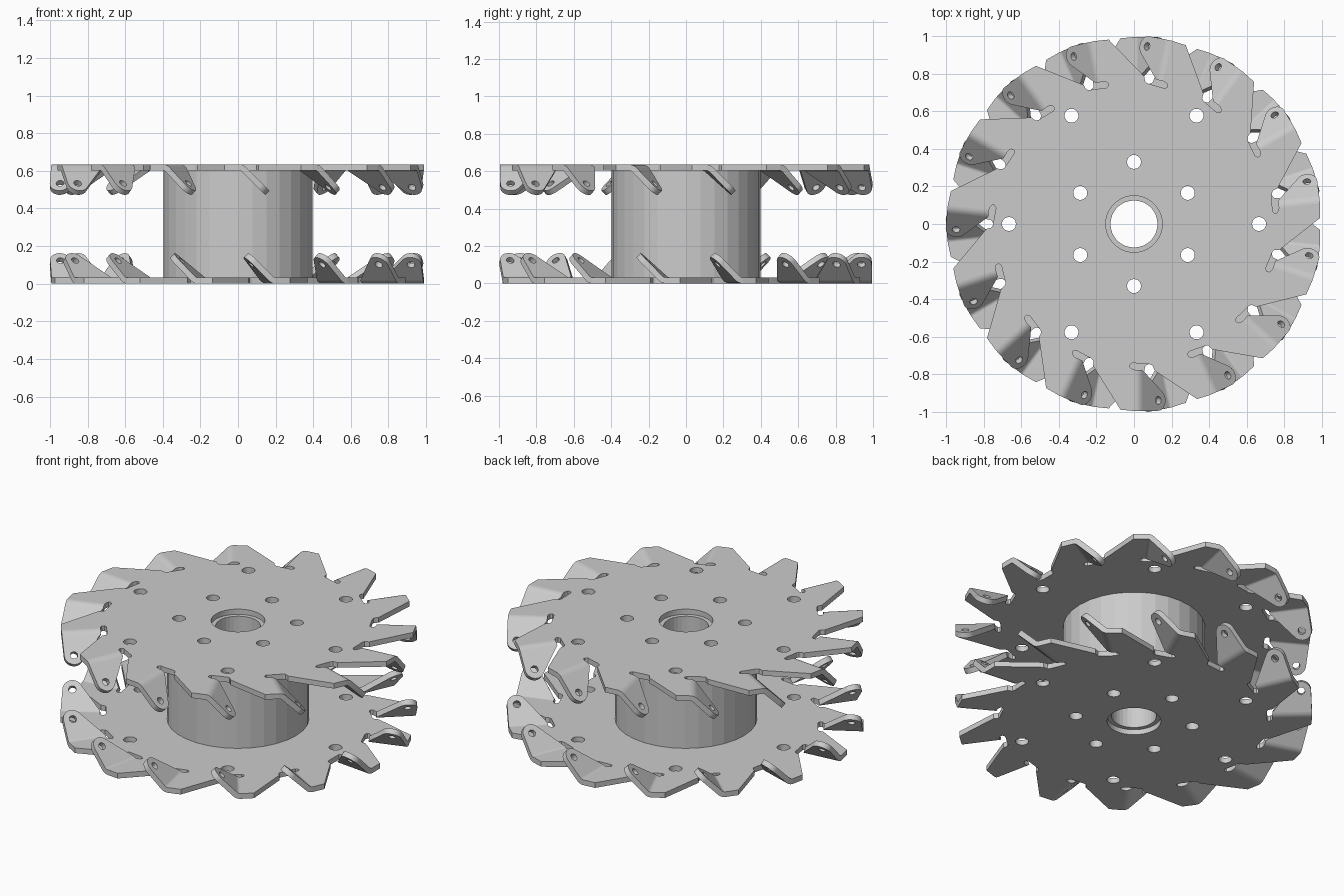
import bpy, bmesh
from math import sin, cos, pi, radians
from mathutils import Matrix

if "Cube" in bpy.data.objects:
    bpy.data.objects.remove(bpy.data.objects["Cube"])

N = 15            # teeth per plate
T = 0.032         # sheet thickness
H = 0.635         # total height
BEND_U, R_OUT = 0.005, 0.055   # bend start and outer bend radius
V_IN, V_OUT = 0.775, 0.995     # radial span of each bend line


def circle(x, y, r, n=24, a0=0, a1=360):
    full = a1 - a0 == 360
    steps = n if full else n + 1
    return [(x + r * cos(radians(a0 + (a1 - a0) * i / n)),
             y + r * sin(radians(a0 + (a1 - a0) * i / n))) for i in range(steps)]


def ring_of_holes(radius, start, r):
    return [circle(radius * cos(radians(start + 60 * i)),
                   radius * sin(radians(start + 60 * i)), r) for i in range(6)]


def sheet(loops, thickness):
    """Flat outline with holes, extruded evenly about z = 0, as a mesh."""
    cu = bpy.data.curves.new("outline", 'CURVE')
    cu.dimensions = '2D'
    cu.fill_mode = 'BOTH'
    cu.extrude = thickness / 2
    for loop in loops:
        sp = cu.splines.new('POLY')
        sp.points.add(len(loop) - 1)
        for p, (x, y) in zip(sp.points, loop):
            p.co = (x, y, 0, 1)
        sp.use_cyclic_u = True
    ob = bpy.data.objects.new("outline", cu)
    bpy.context.collection.objects.link(ob)
    dg = bpy.context.evaluated_depsgraph_get()
    me = bpy.data.meshes.new_from_object(ob.evaluated_get(dg))
    bpy.data.objects.remove(ob)
    return me


def finish(bm, name):
    bmesh.ops.remove_doubles(bm, verts=bm.verts, dist=0.0001)
    bmesh.ops.recalc_face_normals(bm, faces=bm.faces)
    me = bpy.data.meshes.new(name)
    bm.to_mesh(me)
    bm.free()
    me.materials.clear()
    return me


def add_object(name, me):
    ob = bpy.data.objects.new(name, me)
    bpy.context.collection.objects.link(ob)
    return ob


# Toothed disc outline: (v radial, u tangential) per tooth, with relief slot
tooth = [(0.987, -0.072), (V_OUT, BEND_U), (V_IN, BEND_U), (0.771, -0.008),
         (0.763, -0.020), (0.749, -0.022), (0.739, -0.008), (0.746, 0.085),
         (0.752, 0.098), (0.764, 0.104), (0.778, 0.108)]
outline = []
for k in range(N):
    a = radians(270 + k * 360 / N)
    outline += [(v * cos(a) - u * sin(a), v * sin(a) + u * cos(a)) for v, u in tooth]
disc = sheet([outline, circle(0, 0, 0.15, 48)]
             + ring_of_holes(0.33, 30, 0.037) + ring_of_holes(0.665, 0, 0.037), T)
z_mid = H / 2 - T / 2
disc.transform(Matrix.Translation((0, 0, z_mid)))

# Bent tab: flat tapered lug with a hole, sloping 45 degrees
lug = sheet([[(V_IN, 0), (V_OUT, 0)] + circle(0.938, 0.12, 0.055, 12, 0, 142),
             circle(0.938, 0.12, 0.021, 16)], T)
r_mid, z_c = R_OUT - T / 2, H / 2 - R_OUT
lug.transform(Matrix.Translation((0, BEND_U + r_mid * sin(pi / 4), z_c + r_mid * cos(pi / 4)))
              @ Matrix.Rotation(-pi / 4, 4, 'X'))
tab = bmesh.new()
tab.from_mesh(lug)
# curved strip joining the disc to the lug
rows = []
for i in range(6):
    t = pi / 4 * i / 5
    rows.append([tab.verts.new((v, BEND_U + r * sin(t), z_c + r * cos(t)))
                 for v, r in ((V_IN, R_OUT), (V_OUT, R_OUT),
                              (V_OUT, R_OUT - T), (V_IN, R_OUT - T))])
for a, b in zip(rows, rows[1:]):
    for i in range(4):
        j = (i + 1) % 4
        tab.faces.new((a[i], a[j], b[j], b[i]))
tab_mesh = finish(tab, "tab")

# Whole plate: disc with all tabs
bm = bmesh.new()
bm.from_mesh(disc)
for k in range(N):
    m = tab_mesh.copy()
    m.transform(Matrix.Rotation(radians(270 + k * 360 / N), 4, 'Z'))
    bm.from_mesh(m)
    bpy.data.meshes.remove(m)
plate = finish(bm, "toothed_plate")

# The lower plate is the upper one turned over about x
for name, turn in (("upper_toothed_plate", 0), ("lower_toothed_plate", pi)):
    ob = add_object(name, plate.copy())
    ob.location.z = H / 2
    ob.rotation_euler.x = turn
    bpy.context.view_layer.objects.active = ob
    bpy.ops.object.select_all(action='DESELECT')
    ob.select_set(True)
    bpy.ops.object.shade_smooth_by_angle(angle=radians(20))

# Central hub drum with bore and bolt holes, faceted
hub = sheet([circle(0, 0, 0.397, 32), circle(0, 0, 0.125, 32)]
            + ring_of_holes(0.33, 30, 0.037), H - 2 * T)
bm = bmesh.new()
bm.from_mesh(hub)
hub_ob = add_object("hub_drum", finish(bm, "hub_drum"))
hub_ob.location.z = H / 2
hub_ob.data.shade_flat()
for me in (disc, lug, tab_mesh, plate, hub):
    bpy.data.meshes.remove(me)
